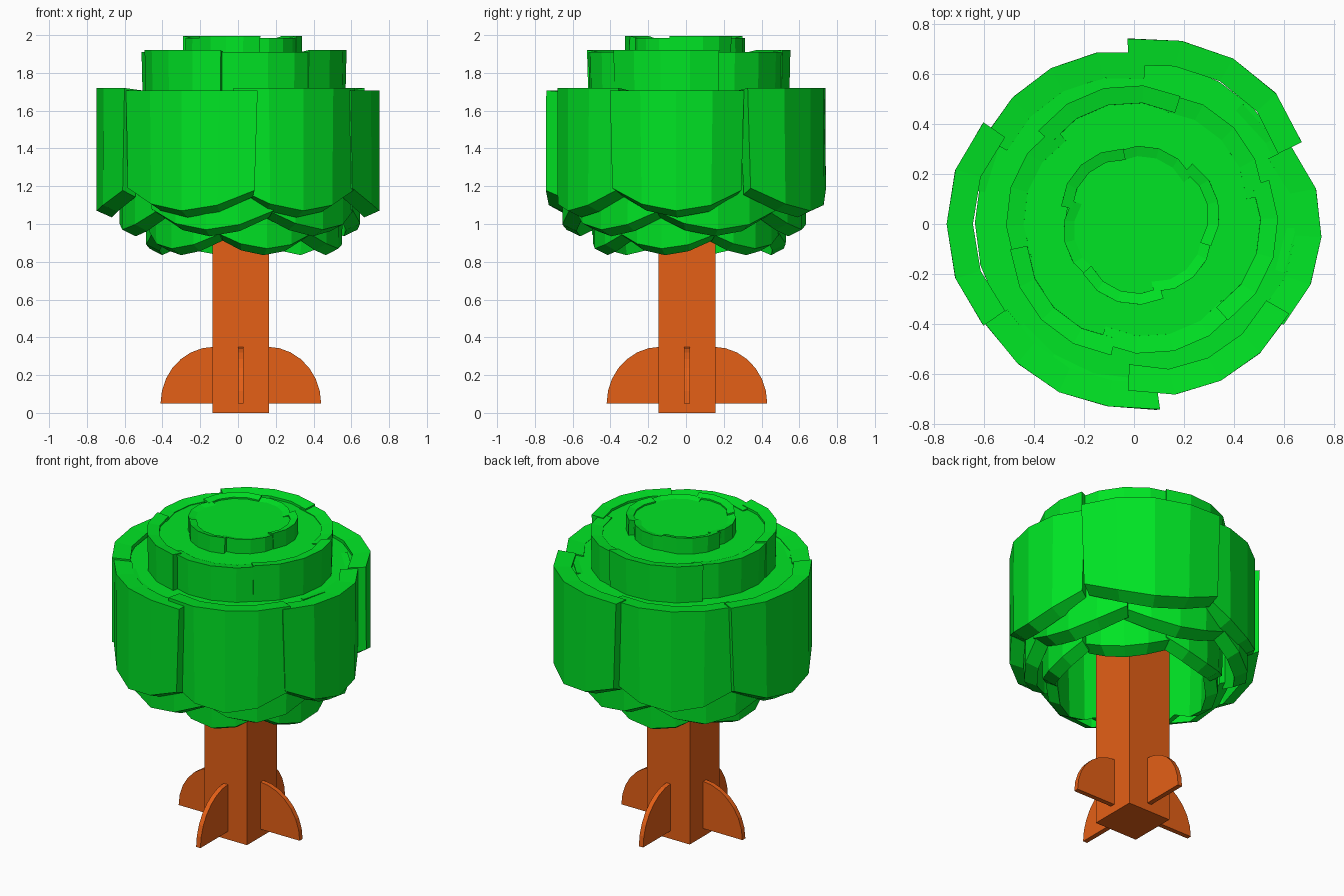
import bpy, bmesh, math

if "Cube" in bpy.data.objects:
    bpy.data.objects.remove(bpy.data.objects["Cube"])

def material(name, rgb):
    m = bpy.data.materials.new(name)
    m.diffuse_color = (*rgb, 1)
    m.use_nodes = True
    m.node_tree.nodes["Principled BSDF"].inputs["Base Color"].default_value = m.diffuse_color
    return m

GREEN = material("leaf_green", (0.0, 0.78, 0.018))
BROWN = material("bark_brown", (0.78, 0.115, 0.008))
CX, CY = .015, .005   # trunk and inner tiers sit slightly off centre

def finish(name, bm, mat):
    bmesh.ops.recalc_face_normals(bm, faces=bm.faces[:])
    me = bpy.data.meshes.new(name)
    bm.to_mesh(me)
    bm.free()
    me.materials.append(mat)
    ob = bpy.data.objects.new(name, me)
    bpy.context.collection.objects.link(ob)
    return ob

# one curved leaf plate: straight top, pointed bottom edge, slanted underside
def leaf_plate(name, a0, a1, radii, thick, top, bottom, rise, tuck=0, lip=0.035, taper=.04):
    bm = bmesh.new()
    cols = []
    mid, half = math.radians((a0 + a1) / 2), math.radians((a1 - a0) / 2)
    for t, r, lift in zip((-1, -.5, 0, .5, 1), radii, (1, .3, 0, .25, .9)):
        low = bottom + rise * lift
        wide, slim = mid + half * t, mid + half * t * (1 - taper)
        ring = [(r, wide, top), (r - tuck, slim, low + lip),
                (r - tuck - min(thick, .08), slim, low), (r - thick, wide, top - .012)]
        cols.append([bm.verts.new((q * math.cos(a), q * math.sin(a), z)) for q, a, z in ring])
    for c, d in zip(cols, cols[1:]):
        for i in range(4):
            j = (i + 1) % 4
            bm.faces.new((c[i], d[i], d[j], c[j]))
    bm.faces.new(cols[0])
    bm.faces.new(cols[-1])
    return finish(name, bm, GREEN)

# outer layer: six plates, alternately tucked under their neighbours
outer = [(26, 92, (.745, .77, .77, .755, .74)), (-34, 26, (.72, .745, .75, .74, .70)),
         (-92, -30, (.665, .70, .715, .72, .715)), (-146, -82, (.715, .725, .735, .735, .747)),
         (146, 214, (.725, .745, .748, .745, .725)), (86, 150, (.685, .70, .705, .70, .69))]
for k, (a0, a1, rr) in enumerate(outer):
    leaf_plate(f"outer_leaf_{k}", a0, a1, rr, .105, 1.72 - .012 * (k % 2), 1.035, .12)

# inner layers: six evenly spaced plates each, alternating in and out
def layer(name, start, r, thick, top, bottom, rise, shift=(0, 0), tuck=0):
    for k in range(6):
        s = .012 if k % 2 else -.008
        rr = [r + s + d for d in (-.022, -.005, .003, .003, -.006)]
        ob = leaf_plate(f"{name}_{k}", start + 60 * k - 3, start + 60 * k + 63, rr,
                        thick, top + s * .5, bottom, rise, tuck)
        ob.location = (*shift, 0)

layer("middle_leaf", 45, .64, .075, 1.69, .935, .11)
layer("inner_leaf", 15, .538, .07, 1.915, .835, .085, (.022, .008), .025)
layer("crown_leaf", 45, .312, .045, 1.99, 1.82, .02, (.02, .005))

# flat lids closing the three tiers
def lid(name, r, z, h):
    bm = bmesh.new()
    bmesh.ops.create_cone(bm, cap_ends=True, segments=24, radius1=r, radius2=r, depth=h)
    bmesh.ops.translate(bm, vec=(CX, CY, z - h / 2), verts=bm.verts[:])
    finish(name, bm, GREEN)

lid("lower_lid", .65, 1.69, .03)
lid("upper_lid", .50, 1.895, .04)
lid("crown_lid", .29, 1.975, .04)

# square trunk
bm = bmesh.new()
bmesh.ops.create_cube(bm, size=1)
bmesh.ops.scale(bm, vec=(.30, .30, 1.66), verts=bm.verts[:])
bmesh.ops.translate(bm, vec=(CX, CY, .83), verts=bm.verts[:])
finish("trunk", bm, BROWN)

# four thin quarter-round root fins
for k in range(4):
    prof = [(.10, .05)] + [(.14 + .285 * math.cos(t), .05 + .30 * math.sin(t))
            for t in (math.radians(90 * i / 7) for i in range(8))] + [(.10, .35)]
    bm = bmesh.new()
    f = bm.faces.new([bm.verts.new((x, -.015, z)) for x, z in prof])
    ext = bmesh.ops.extrude_face_region(bm, geom=[f])
    bmesh.ops.translate(bm, vec=(0, .03, 0),
                        verts=[v for v in ext["geom"] if isinstance(v, bmesh.types.BMVert)])
    ob = finish(f"root_fin_{k}", bm, BROWN)
    ob.location = (CX, CY, 0)
    ob.rotation_euler.z = k * math.pi / 2
